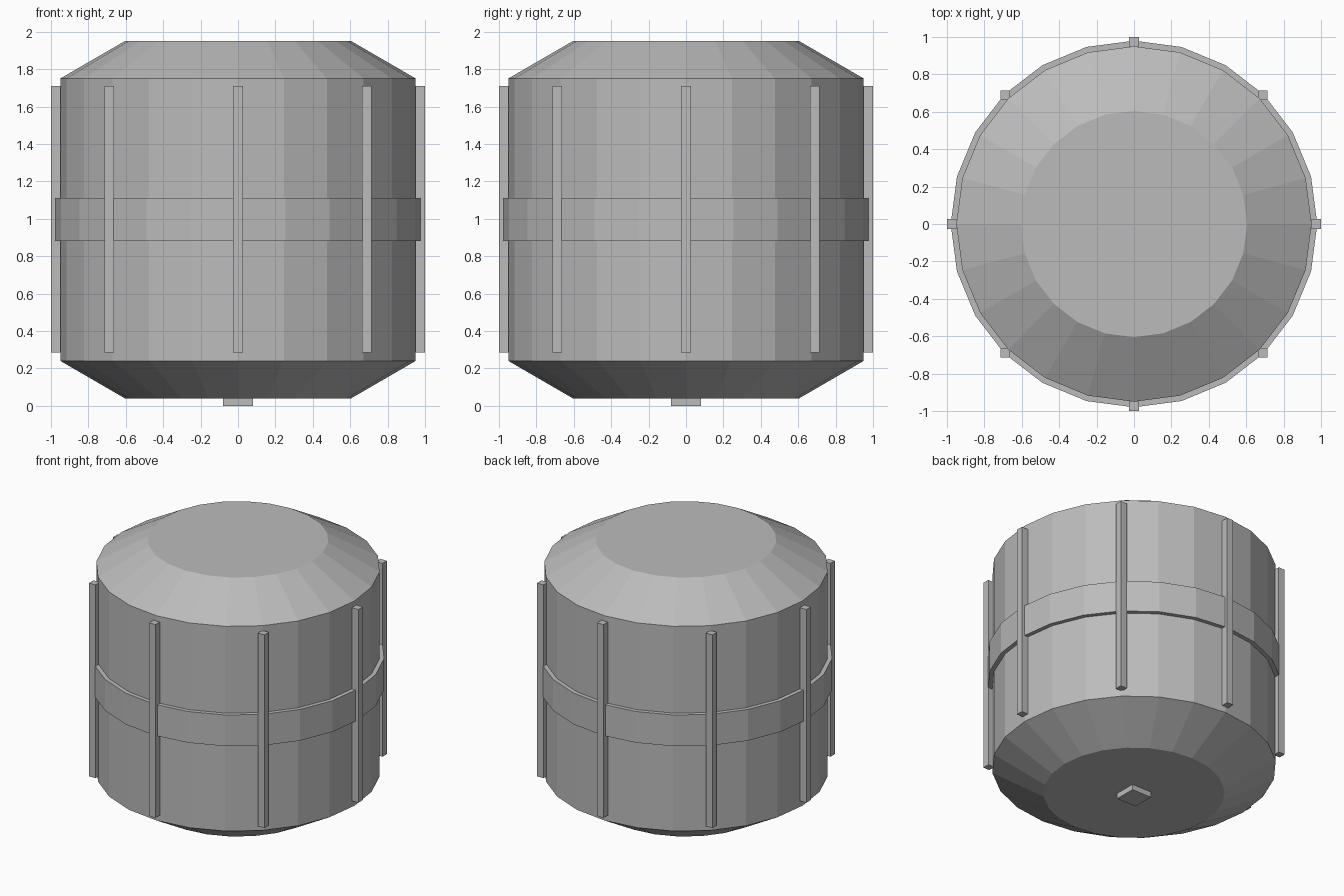
import bpy
import math

SIDES = 24

cube = bpy.data.objects.get("Cube")
if cube:
    bpy.data.objects.remove(cube, do_unlink=True)

# Single painted metal colour
grey = bpy.data.materials.new("light_grey_metal")
grey.use_nodes = True
colour = (0.5, 0.5, 0.5, 1.0)
grey.diffuse_color = colour
grey.node_tree.nodes["Principled BSDF"].inputs["Base Color"].default_value = colour


def finish(name):
    obj = bpy.context.object
    obj.name = name
    obj.data.materials.append(grey)
    return obj


def drum(name, bottom_radius, top_radius, low, high):
    bpy.ops.mesh.primitive_cone_add(
        vertices=SIDES, radius1=bottom_radius, radius2=top_radius,
        depth=high - low, location=(0, 0, (low + high) / 2))
    return finish(name)


def block(name, x, y, width, low, high):
    bpy.ops.mesh.primitive_cube_add(size=1, location=(x, y, (low + high) / 2))
    bpy.context.object.scale = (width, width, high - low)
    bpy.ops.object.transform_apply(location=False, rotation=False, scale=True)
    return finish(name)


# Tank body with sloping ends
drum("tank_body", 0.95, 0.95, 0.24, 1.75)
drum("top_slope", 0.95, 0.605, 1.75, 1.95)
drum("bottom_slope", 0.605, 0.95, 0.04, 0.24)

# Raised band around the middle
drum("middle_band", 0.98, 0.98, 0.88, 1.11)

# Eight upright ribs, all square to the axes
for i in range(8):
    angle = i * math.tau / 8
    block(f"rib_{i + 1}", 0.974 * math.cos(angle), 0.974 * math.sin(angle),
          0.052, 0.285, 1.71)

# Small square outlet underneath
block("bottom_outlet", 0, 0, 0.16, 0, 0.06)
